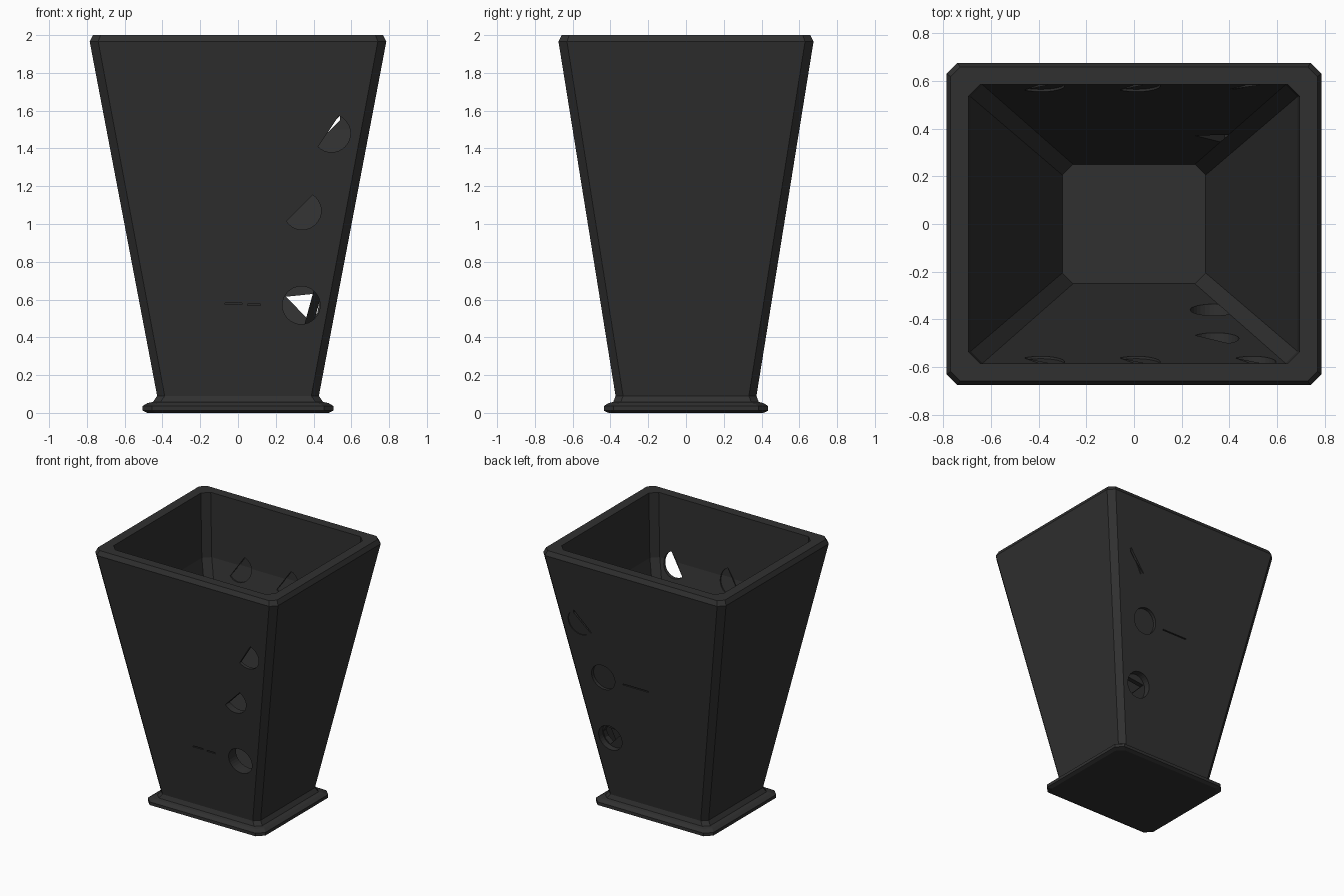
import bpy, bmesh, math
from mathutils import Vector
from mathutils.geometry import delaunay_2d_cdt

old = bpy.data.objects.get("Cube")
if old:
    bpy.data.objects.remove(old, do_unlink=True)

charcoal = bpy.data.materials.new("charcoal")
charcoal.use_nodes = True
COLOR = (0.03, 0.03, 0.03, 1)
charcoal.diffuse_color = COLOR
charcoal.node_tree.nodes["Principled BSDF"].inputs["Base Color"].default_value = COLOR

# Half width, half depth, height and corner cut: foot, body, rim, cavity, floor
PROFILE = [
    (0.48, 0.41, 0, 0.05), (0.505, 0.435, 0.012, 0.05),
    (0.505, 0.435, 0.036, 0.05), (0.48, 0.41, 0.052, 0.05),
    (0.45, 0.385, 0.058, 0.04), (0.428, 0.373, 0.09, 0.04),
    (0.785, 0.675, 1.965, 0.045), (0.768, 0.658, 2.0, 0.04),
    (0.694, 0.585, 2.0, 0.05), (0.684, 0.583, 1.5, 0.05),
    (0.30, 0.25, 0.115, 0.045),
]
OUTER = PROFILE[5:7]
INNER = PROFILE[:7:-1]
FRONT, BACK = -1, 1


def chamfered_ring(hx, hy, z, c):
    """Rectangle with cut corners at height z."""
    pts = []
    for sx, sy in ((1, 1), (-1, 1), (-1, -1), (1, -1)):
        pair = [(sx * hx, sy * (hy - c), z), (sx * (hx - c), sy * hy, z)]
        pts += pair if sx * sy > 0 else pair[::-1]
    return pts


def wall_y(rows, z):
    """Half depth of a wall at height z."""
    for low_row, high_row in zip(rows, rows[1:]):
        if z <= high_row[2] or high_row is rows[-1]:
            t = (z - low_row[2]) / (high_row[2] - low_row[2])
            return low_row[1] + t * (high_row[1] - low_row[1])


def inside(p, loop):
    """True if p lies in a convex counterclockwise loop."""
    return all((b[0] - a[0]) * (p[1] - a[1]) - (b[1] - a[1]) * (p[0] - a[0]) > 0
               for a, b in zip(loop, loop[1:] + loop[:1]))


def add_face(bm, pts):
    bm.faces.new([bm.verts.new(p) for p in pts])


def pierced_wall(bm, side, rows, holes):
    """Flat wall with holes: each has an outline and a push, or None if open."""
    right = [(r[0] - r[3], r[2]) for r in rows]
    border = right + [(-x, z) for x, z in reversed(right)]
    pts, edges = [], []
    for loop in [border] + [outline for outline, push in holes]:
        start, n = len(pts), len(loop)
        pts += [Vector(p) for p in loop]
        edges += [(start + i, start + (i + 1) % n) for i in range(n)]
    # Keep the bend between two slopes as an edge
    edges += [(i, len(border) - 1 - i) for i in range(1, len(rows) - 1)]
    verts, _, faces = delaunay_2d_cdt(pts, edges, [], 0, 1e-5)[:3]
    for face in faces:
        corners = [verts[i] for i in face]
        centre = sum(corners, Vector((0, 0))) / len(corners)
        pushes = [push for outline, push in holes if inside(centre, outline)]
        if None in pushes or not inside(centre, border):
            continue
        push = sum(pushes)
        add_face(bm, [(p.x, side * (wall_y(rows, p.y) + push), p.y) for p in corners])


def hole_sides(bm, side, outline, rows_a, push_a, rows_b, push_b):
    """Band of faces around a hole between two depths."""
    def at(p, rows, push):
        return (p[0], side * (wall_y(rows, p[1]) + push), p[1])
    for a, b in zip(outline, outline[1:] + outline[:1]):
        add_face(bm, [at(a, rows_a, push_a), at(b, rows_a, push_a),
                      at(b, rows_b, push_b), at(a, rows_b, push_b)])


def disc(x, z, tilt=None, r=0.1, offset=0.03):
    """Round outline, or only the part below a tilted chord."""
    pts = []
    for i in range(32):
        a = math.tau * i / 32
        dx, dz = r * math.cos(a), r * math.sin(a)
        if tilt is None or dx * math.sin(tilt) - dz * math.cos(tilt) > -offset:
            pts.append((x + dx, z + dz))
    return pts


def slit(x0, x1, z, h=0.004):
    return [(x0, z - h), (x1, z - h), (x1, z + h), (x0, z + h)]


# Hole outlines
low, middle = disc(0.335, 0.57), disc(0.34, 1.07)
half_middle = disc(0.34, 1.07, math.radians(41))
half_high = disc(0.495, 1.48, math.radians(55))
low_opening = [(0.255, 0.615), (0.38, 0.485), (0.42, 0.53), (0.43, 0.58), (0.40, 0.63)]
high_opening = [(0.40, 1.42), (0.412, 1.42), (0.54, 1.55), (0.54, 1.575)]
inner_recesses = [(disc(x, 1.48, math.radians(55)), 0.01) for x in (-0.39, 0.01)]

# Outline and the push of the surface it starts from
through = {
    FRONT: [(low, 0), (half_middle, 0), (half_high, 0)],
    BACK: [(low_opening, -0.05), (high_opening, 0)],
}
recesses = {
    FRONT: [(slit(-0.07, 0.02, 0.577), -0.01), (slit(0.05, 0.12, 0.573), -0.01)],
    BACK: [(low, -0.05), (middle, -0.025), (half_high, -0.007),
           (slit(-0.05, 0.17, 1.06), -0.01)],
}

# Planter shell, leaving out the long walls
bm = bmesh.new()
rings = [chamfered_ring(*p) for p in PROFILE]
for level, (a, b) in enumerate(zip(rings, rings[1:])):
    for i in range(8):
        if level in (5, 8, 9) and i in (1, 5):
            continue
        j = (i + 1) % 8
        add_face(bm, [a[i], a[j], b[j], b[i]])
add_face(bm, rings[0][::-1])
add_face(bm, rings[-1])

# Long walls with drain holes, recesses and slits
for side in (FRONT, BACK):
    openings = [(outline, None) for outline, start in through[side]]
    pierced_wall(bm, side, OUTER, recesses[side] + openings)
    pierced_wall(bm, side, INNER, inner_recesses + openings)
    for outline, start in through[side]:
        hole_sides(bm, side, outline, OUTER, start, INNER, 0)
    for outline, push in recesses[side]:
        hole_sides(bm, side, outline, OUTER, 0, OUTER, push)
    for outline, push in inner_recesses:
        hole_sides(bm, side, outline, INNER, 0, INNER, push)

bmesh.ops.remove_doubles(bm, verts=bm.verts, dist=1e-4)
bmesh.ops.recalc_face_normals(bm, faces=bm.faces)
mesh = bpy.data.meshes.new("planter")
bm.to_mesh(mesh)
bm.free()
mesh.materials.append(charcoal)
planter = bpy.data.objects.new("planter", mesh)
bpy.context.scene.collection.objects.link(planter)
